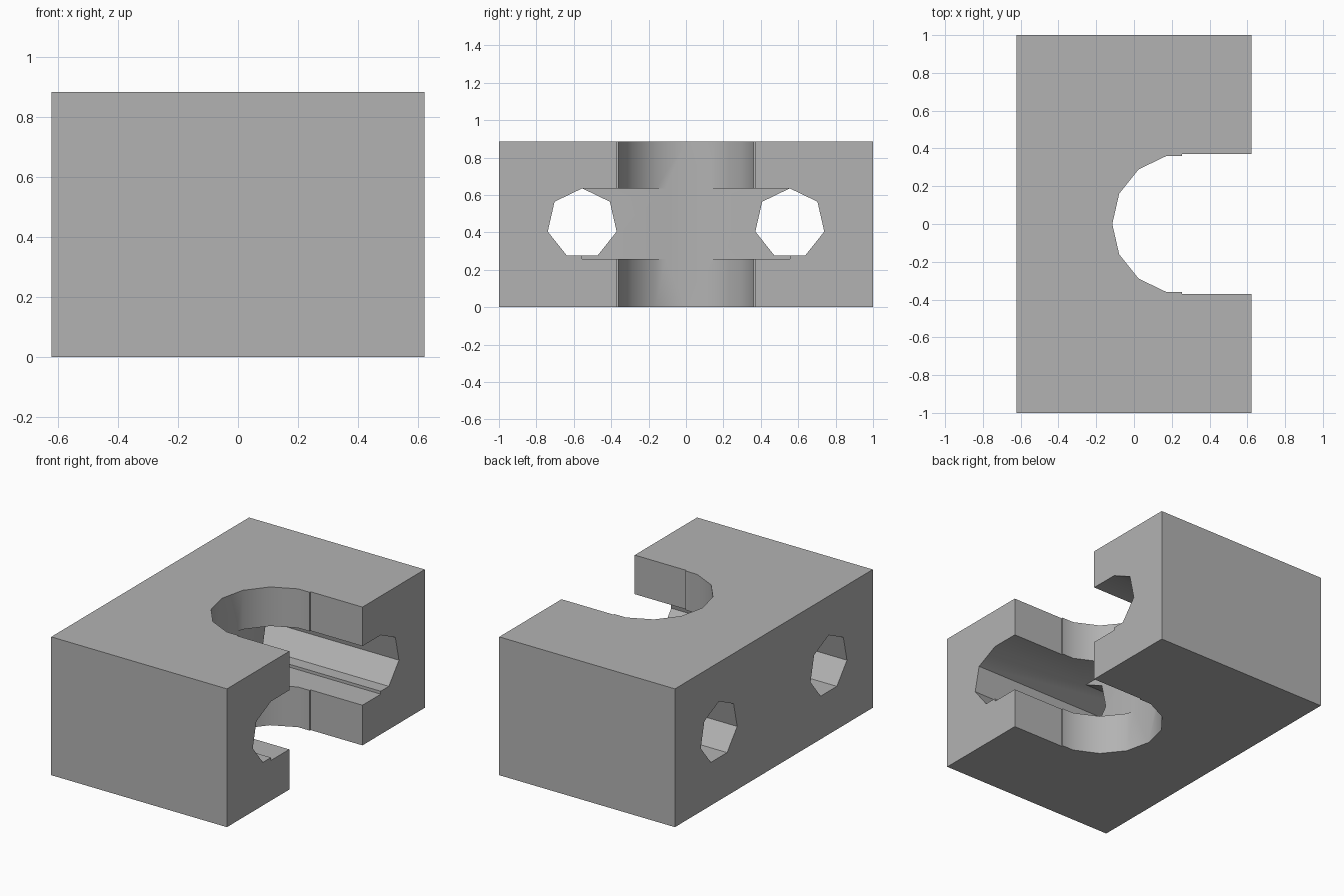
import bpy, bmesh, math
from mathutils import Vector

if "Cube" in bpy.data.objects:
    bpy.data.objects.remove(bpy.data.objects["Cube"], do_unlink=True)

HEIGHT, HALF_X = 0.885, 0.622
SLOT_X, SLOT_R = 0.255, 0.37          # round end of the open slot
BORE_Y, BORE_Z, BORE_R = 0.555, 0.446, 0.189

grey = bpy.data.materials.new("plain grey")
grey.use_nodes = True
grey.diffuse_color = (0.45, 0.45, 0.45, 1)
grey.node_tree.nodes["Principled BSDF"].inputs["Base Color"].default_value = grey.diffuse_color


def prism(name, profile, direction):
    """Extrude a closed outline of points along a direction."""
    bm = bmesh.new()
    face = bm.faces.new([bm.verts.new(p) for p in profile])
    moved = bmesh.ops.extrude_face_region(bm, geom=[face])["geom"]
    verts = [v for v in moved if isinstance(v, bmesh.types.BMVert)]
    bmesh.ops.translate(bm, verts=verts, vec=Vector(direction))
    bmesh.ops.recalc_face_normals(bm, faces=bm.faces)
    mesh = bpy.data.meshes.new(name)
    bm.to_mesh(mesh)
    bm.free()
    mesh.materials.append(grey)
    obj = bpy.data.objects.new(name, mesh)
    bpy.context.collection.objects.link(obj)
    return obj


def box(name, x0, x1, half_y, z0, z1):
    outline = [(x0, -half_y, z0), (x1, -half_y, z0), (x1, half_y, z0), (x0, half_y, z0)]
    return prism(name, outline, (0, 0, z1 - z0))


def ring(count):
    return [2 * math.pi * i / count for i in range(count)]


# Solid block
block = box("clamp_block", -HALF_X, HALF_X, 1, 0, HEIGHT)

# Vertical open slot with a round end
cutters = [
    prism("slot_round_cutter", [(SLOT_X + SLOT_R * math.cos(a), SLOT_R * math.sin(a), -0.1)
                                for a in ring(14)], (0, 0, HEIGHT + 0.2)),
    box("slot_straight_cutter", SLOT_X, 1, SLOT_R, -0.1, HEIGHT + 0.1),
    # Wide channel joining the two bores
    box("channel_cutter", -0.09, 1, BORE_Y, BORE_Z - BORE_R, BORE_Z + BORE_R),
]

# Seven-sided bores through both arms
for side in (-1, 1):
    outline = [(-1, side * BORE_Y + BORE_R * math.sin(a), BORE_Z + BORE_R * math.cos(a))
               for a in ring(7)]
    cutters.append(prism("bore_cutter", outline, (2, 0, 0)))

# Cut the block
bpy.ops.object.select_all(action="DESELECT")
bpy.context.view_layer.objects.active = block
block.select_set(True)
for cutter in cutters:
    cutter.hide_render = True
    mod = block.modifiers.new(cutter.name, "BOOLEAN")
    mod.operation = "DIFFERENCE"
    mod.solver = "EXACT"
    mod.object = cutter
    bpy.ops.object.modifier_apply(modifier=mod.name)
    bpy.data.objects.remove(cutter, do_unlink=True)

# Smooth the round walls, keep the edges sharp
bpy.ops.object.shade_smooth_by_angle(angle=math.radians(30))
